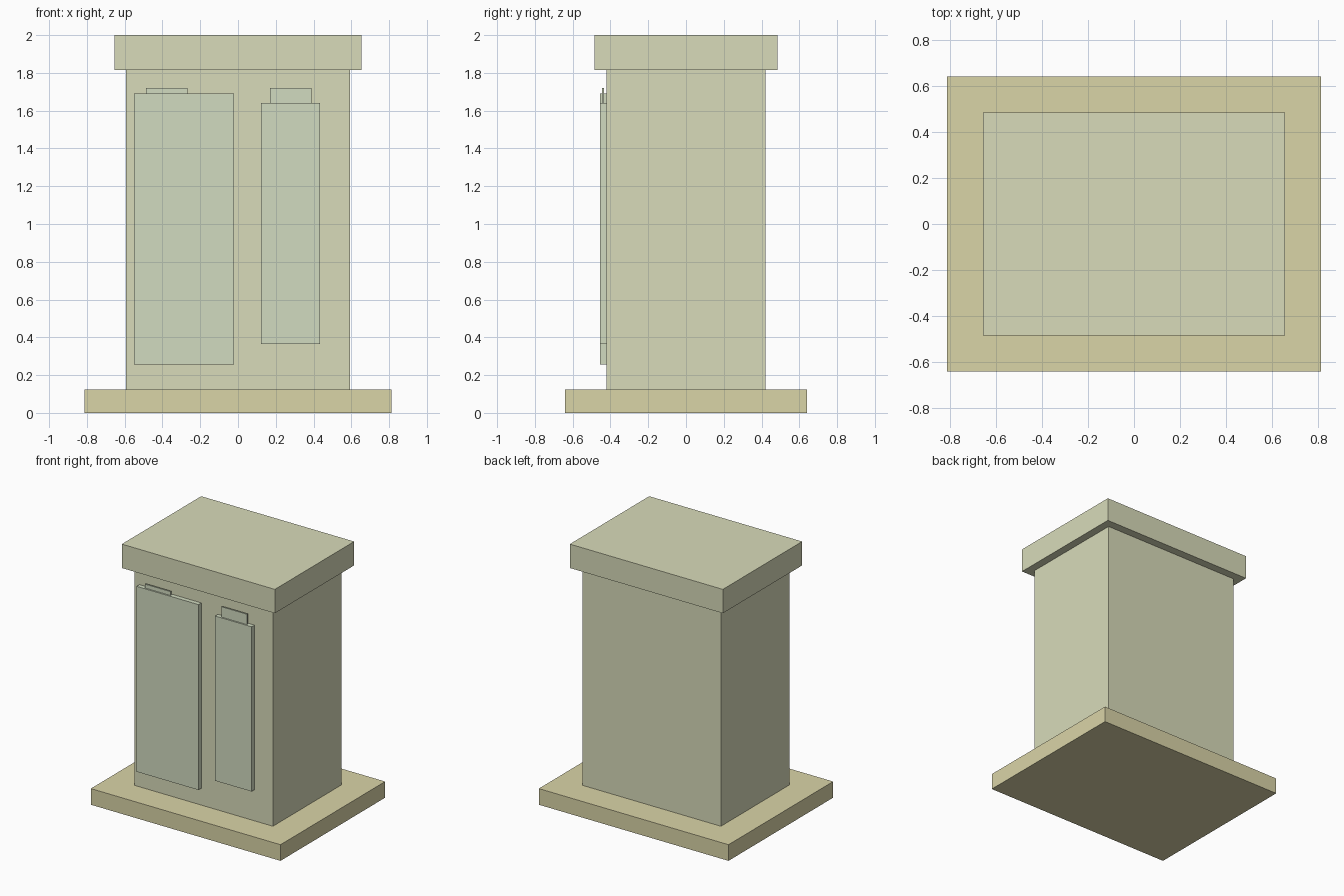
import bpy
import bmesh

if "Cube" in bpy.data.objects:
    bpy.data.objects.remove(bpy.data.objects["Cube"])


def material(name, rgb):
    mat = bpy.data.materials.new(name)
    mat.diffuse_color = (*rgb, 1.0)
    mat.use_nodes = True
    mat.node_tree.nodes["Principled BSDF"].inputs["Base Color"].default_value = mat.diffuse_color
    return mat


def box(name, x, y, z, mat):
    """Axis-aligned box from (min, max) ranges."""
    bm = bmesh.new()
    bmesh.ops.create_cube(bm, size=1.0)
    for v in bm.verts:
        v.co = [r[0] if c < 0 else r[1] for c, r in zip(v.co, (x, y, z))]
    mesh = bpy.data.meshes.new(name)
    bm.to_mesh(mesh)
    bm.free()
    mesh.materials.append(mat)
    obj = bpy.data.objects.new(name, mesh)
    bpy.context.collection.objects.link(obj)
    return obj


base_mat = material("base_stone", (0.70, 0.66, 0.39))
body_mat = material("body_stone", (0.69, 0.71, 0.49))
panel_mat = material("panel_green", (0.64, 0.71, 0.53))

# Stacked base slab, body and cap
box("base_slab", (-0.812, 0.812), (-0.64, 0.64), (0.0, 0.125), base_mat)
box("body", (-0.593, 0.593), (-0.42, 0.42), (0.125, 1.815), body_mat)
box("cap", (-0.655, 0.655), (-0.485, 0.485), (1.815, 2.0), body_mat)

# Front panels, each with a thin tab rising out of its top edge
for side, x, z, tab_x in (
    ("left", (-0.55, -0.02), (0.255, 1.69), (-0.487, -0.268)),
    ("right", (0.122, 0.435), (0.365, 1.64), (0.17, 0.388)),
):
    box(f"{side}_panel", x, (-0.455, -0.42), z, panel_mat)
    box(f"{side}_panel_tab", tab_x, (-0.444, -0.433), (z[1] - 0.03, 1.72), panel_mat)
